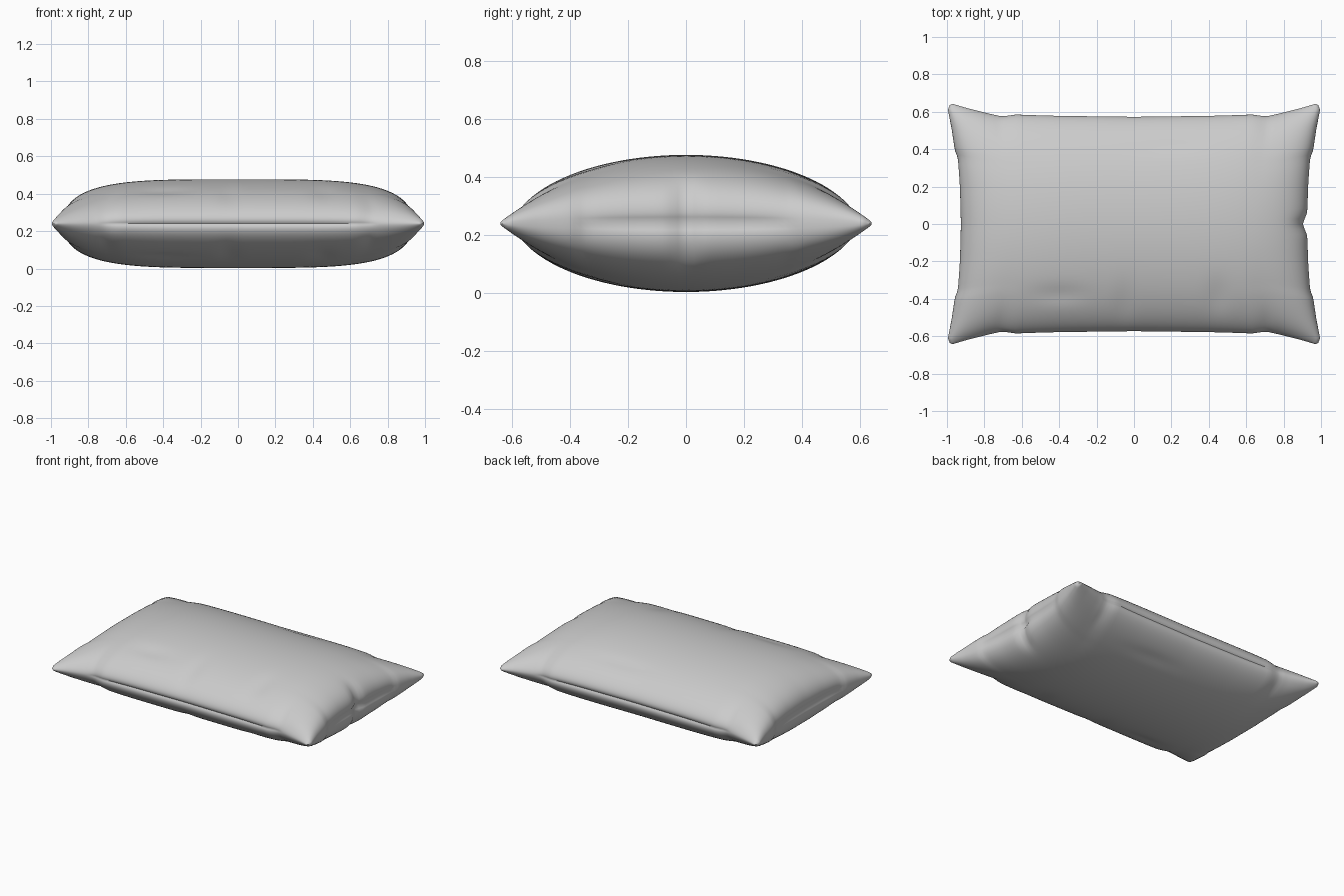
import bpy, bmesh
from math import sin, pi, exp

if "Cube" in bpy.data.objects:
    bpy.data.objects.remove(bpy.data.objects["Cube"])

NX, NY = 100, 72
MID = 0.24


def interp(t, pts):
    # smooth-stepped lookup through a short profile
    for (a, p), (b, q) in zip(pts, pts[1:]):
        if t <= b:
            k = (t - a) / (b - a)
            return p + (q - p) * k
    return pts[-1][1]


# outline half-length by |v| and half-width by |u|
END = [(0, .93), (.3, .935), (.56, .945), (.62, .958), (.8, .975), (.96, .995), (1, .985)]
SIDE = [(0, .583), (.4, .588), (.64, .594), (.72, .58), (.78, .588),
        (.9, .618), (.97, .638), (.985, .643), (1, .636)]


def bump(x, y, cx, cy, rx, ry):
    return exp(-((x - cx) / rx) ** 2 - ((y - cy) / ry) ** 2)


def point(u, v, side):
    au, av = abs(u), abs(v)
    h = max(0, 1 - au ** 4) ** .38 * max(0, 1 - av ** 2) ** .55 * .237
    # seam tucked in between the bulging faces, except near the corners
    tuck = exp(-h / .02)
    x = u * (interp(av, END) - .018 * tuck * max(0, 1 - (av / .6) ** 4))
    y = v * (interp(au, SIDE) - .018 * tuck * max(0, 1 - (au / .76) ** 8))
    # pinch in the middle of the right end
    x -= .022 * bump(x, y, .93, 0, .08, .04)
    # soft cloth folds
    w = (bump(x, y, -.05, -.45, .05, .12) + bump(x, y, -.4, -.38, .14, .05)
         + bump(x, y, .45, -.4, .06, .1) + .7 * bump(x, y, .2, .42, .2, .04))
    w += sum(bump(x, y, sx * .71, sy * .55, .03, .08) for sx in (-1, 1) for sy in (-1, 1))
    h *= 1 - .045 * w
    return x, y, MID + side * h


bm = bmesh.new()
us = [sin(pi / 2 * (2 * i / NX - 1)) for i in range(NX + 1)]
vs = [sin(pi / 2 * (2 * j / NY - 1)) for j in range(NY + 1)]
# top and bottom cloth panels
for side in (1, -1):
    g = [[bm.verts.new(point(u, v, side)) for v in vs] for u in us]
    for i in range(NX):
        for j in range(NY):
            q = [g[i][j], g[i + 1][j], g[i + 1][j + 1], g[i][j + 1]]
            bm.faces.new(q if side > 0 else q[::-1])
# sew panels along the seam
bmesh.ops.remove_doubles(bm, verts=[v for v in bm.verts if v.is_boundary], dist=1e-5)
mesh = bpy.data.meshes.new("pillow")
bm.to_mesh(mesh)
bm.free()
pillow = bpy.data.objects.new("pillow", mesh)
bpy.context.collection.objects.link(pillow)
bpy.context.view_layer.objects.active = pillow
pillow.select_set(True)
bpy.ops.object.shade_smooth_by_angle(angle=1.0)
